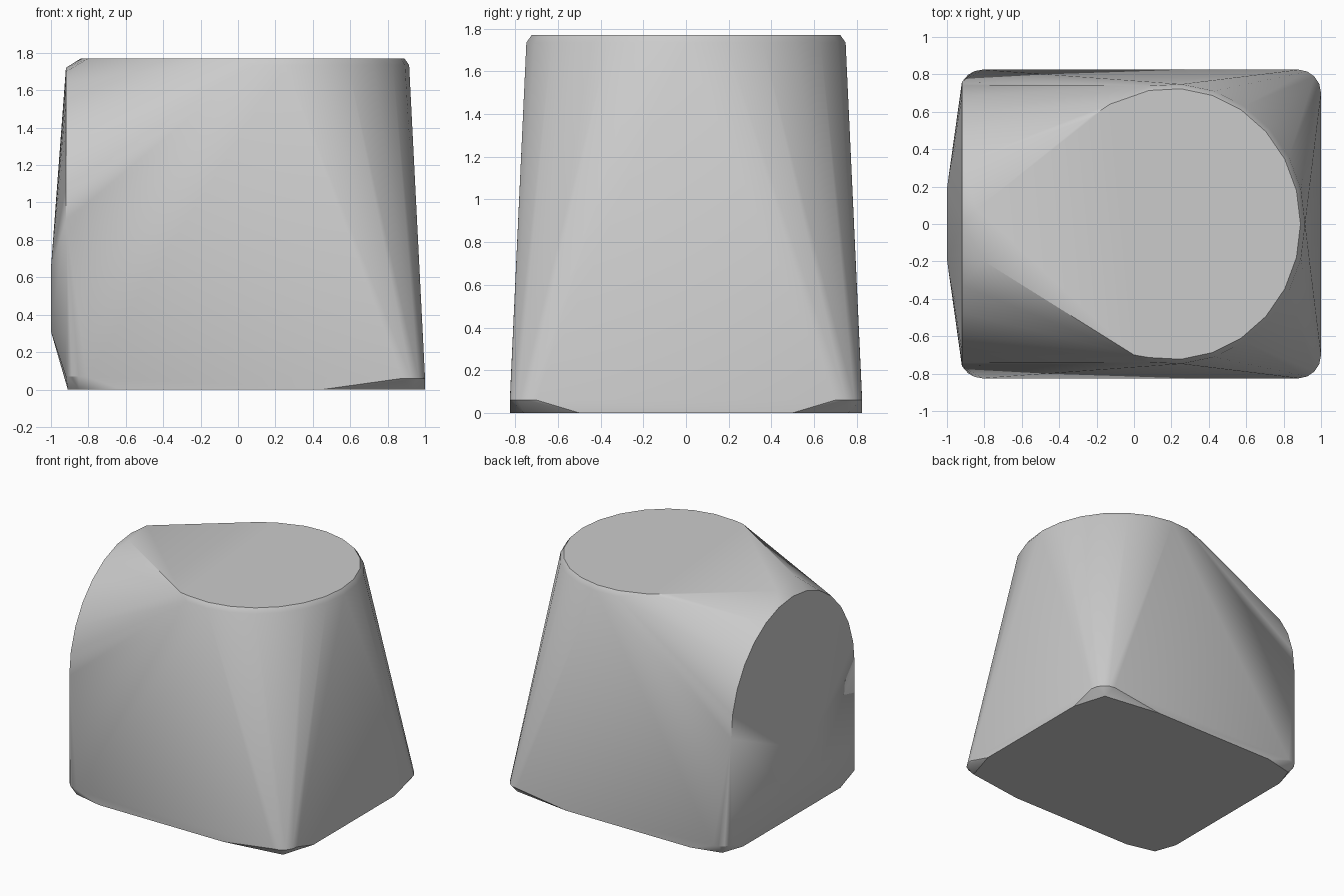
import bpy, bmesh
from math import radians, sin, cos

cube = bpy.data.objects.get("Cube")
if cube:
    bpy.data.objects.remove(cube, do_unlink=True)

grey = bpy.data.materials.new("plain grey")
grey.use_nodes = True
grey.diffuse_color = (0.6, 0.6, 0.6, 1)
grey.node_tree.nodes["Principled BSDF"].inputs["Base Color"].default_value = (0.6, 0.6, 0.6, 1)


def arc(start, end, steps):
    """Angles in radians from start to end degrees."""
    return [radians(start + (end - start) * i / steps) for i in range(steps + 1)]


points = []

# Flat round top, with a softened lower rim
for a in arc(-100, 100, 14):
    points.append((0.2 + 0.69 * cos(a), 0.725 * sin(a), 1.77))
    points.append((0.2 + 0.715 * cos(a), 0.75 * sin(a), 1.735))

# Top tapering towards the domed side
points += [(0, -0.7, 1.77), (-0.8, -0.2, 1.77), (-0.84, 0.08, 1.77),
           (-0.25, 0.56, 1.77), (-0.13, 0.64, 1.77)]

# Arched rim of the domed side
for a in arc(0, 180, 14):
    points.append((-0.92, 0.76 * cos(a), 0.9 + 0.82 * sin(a)))

for s in (-1, 1):
    # Shallow bulge of the domed side
    points += [(-1, 0.19 * s, z) for z in (0.31, 0.65)]
    # Rounded bottom corners, raised a little above the floor
    for a in arc(0, 90, 4):
        points.append((0.88 + 0.12 * cos(a), s * (0.7 + 0.125 * sin(a)), 0.06))
        points.append((0.86 + 0.1 * cos(a), s * (0.69 + 0.1 * sin(a)), 0.16))
        points.append((-0.81 - 0.11 * cos(a), s * (0.73 + 0.095 * sin(a)), 0.07))
    points.append((-0.92, 0.75 * s, 0.3))
    # Floor outline
    points += [(-0.91, 0.6 * s, 0), (-0.85, 0.77 * s, 0), (-0.62, 0.825 * s, 0),
               (0.45, 0.825 * s, 0), (0.92, 0.76 * s, 0), (1, 0.5 * s, 0)]

# Wrap a tight skin around the outlines
bm = bmesh.new()
for p in points:
    bm.verts.new(p)
hull = bmesh.ops.convex_hull(bm, input=bm.verts)
loose = [v for v in bm.verts if not v.link_faces]
bmesh.ops.delete(bm, geom=loose, context="VERTS")
bmesh.ops.remove_doubles(bm, verts=bm.verts, dist=0.01)
bmesh.ops.dissolve_limit(bm, angle_limit=radians(0.5), verts=bm.verts, edges=bm.edges)
bmesh.ops.recalc_face_normals(bm, faces=bm.faces)

mesh = bpy.data.meshes.new("rounded_block")
bm.to_mesh(mesh)
bm.free()
mesh.materials.append(grey)
block = bpy.data.objects.new("rounded_block", mesh)
bpy.context.collection.objects.link(block)
bpy.context.view_layer.objects.active = block
block.select_set(True)
bpy.ops.object.shade_smooth_by_angle(angle=radians(30))
